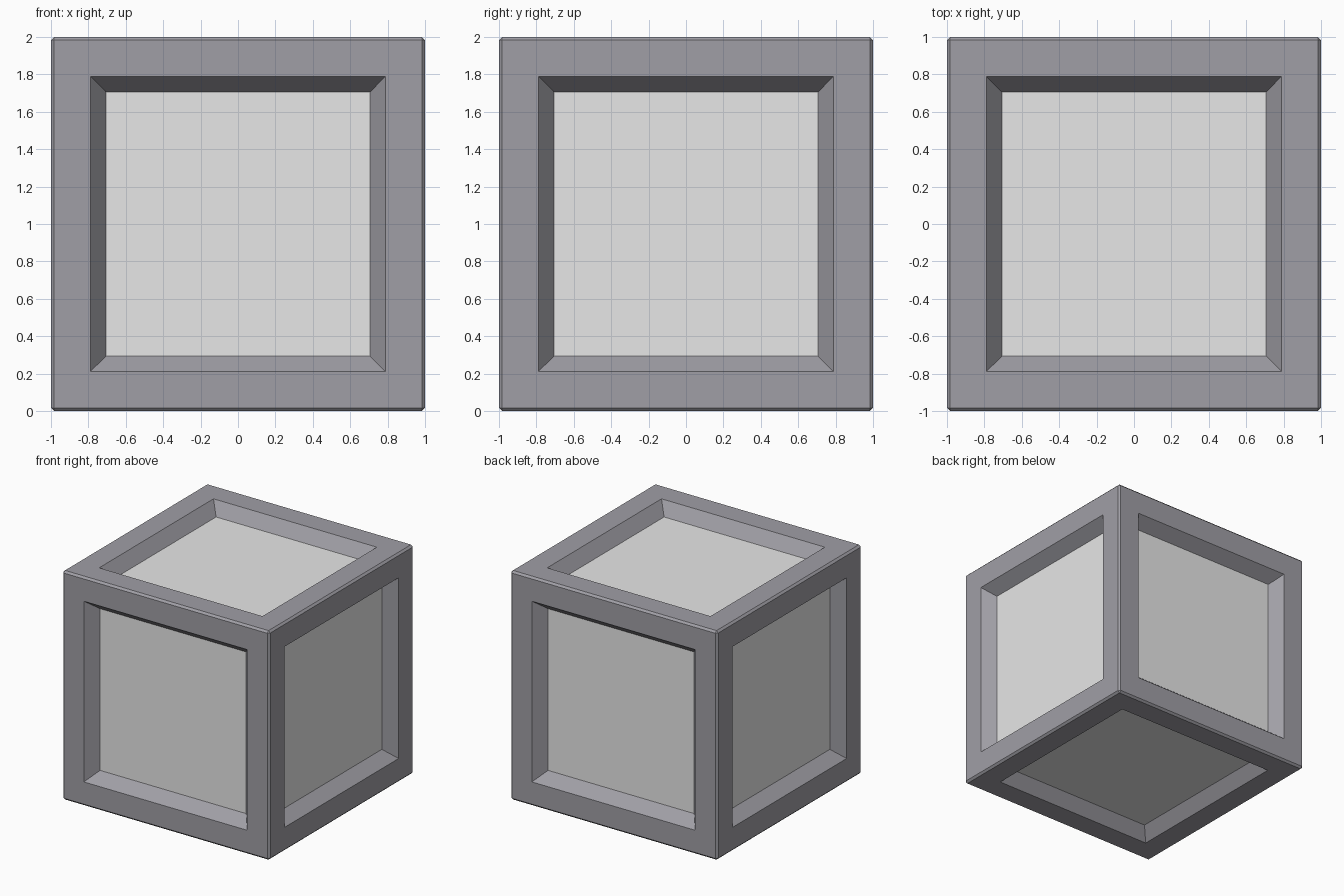
import bpy
import bmesh

if "Cube" in bpy.data.objects:
    bpy.data.objects.remove(bpy.data.objects["Cube"])


def flat_material(name, rgb):
    mat = bpy.data.materials.new(name)
    mat.diffuse_color = (*rgb, 1.0)
    mat.use_nodes = True
    mat.node_tree.nodes["Principled BSDF"].inputs["Base Color"].default_value = mat.diffuse_color
    return mat


BEVEL, OPENING, PANEL, DEPTH = 0.017, 0.789, 0.706, 0.105

# Cube body with a narrow chamfer on every edge
bm = bmesh.new()
bmesh.ops.create_cube(bm, size=2.0)
bmesh.ops.bevel(bm, geom=bm.edges[:], offset=BEVEL, segments=1,
                affect='EDGES', profile=0.5)
bm.normal_update()
sides = [f for f in bm.faces if f.calc_area() > 1.0]

# Frame border, then sloped recess wall down to the panel on each side
bmesh.ops.inset_individual(bm, faces=sides, use_even_offset=True,
                           thickness=1.0 - BEVEL - OPENING)
bmesh.ops.inset_individual(bm, faces=sides, use_even_offset=True,
                           thickness=OPENING - PANEL)
for face in sides:
    normal = face.normal.copy()
    face.material_index = 1
    for vert in face.verts:
        vert.co -= normal * DEPTH

# Stand the crate on the ground
bmesh.ops.translate(bm, verts=bm.verts[:], vec=(0, 0, 1))
bm.normal_update()
mesh = bpy.data.meshes.new("crate")
bm.to_mesh(mesh)
bm.free()
mesh.materials.append(flat_material("frame grey", (0.352, 0.346, 0.38)))
mesh.materials.append(flat_material("panel light grey", (0.8, 0.8, 0.8)))
bpy.context.collection.objects.link(bpy.data.objects.new("crate", mesh))
